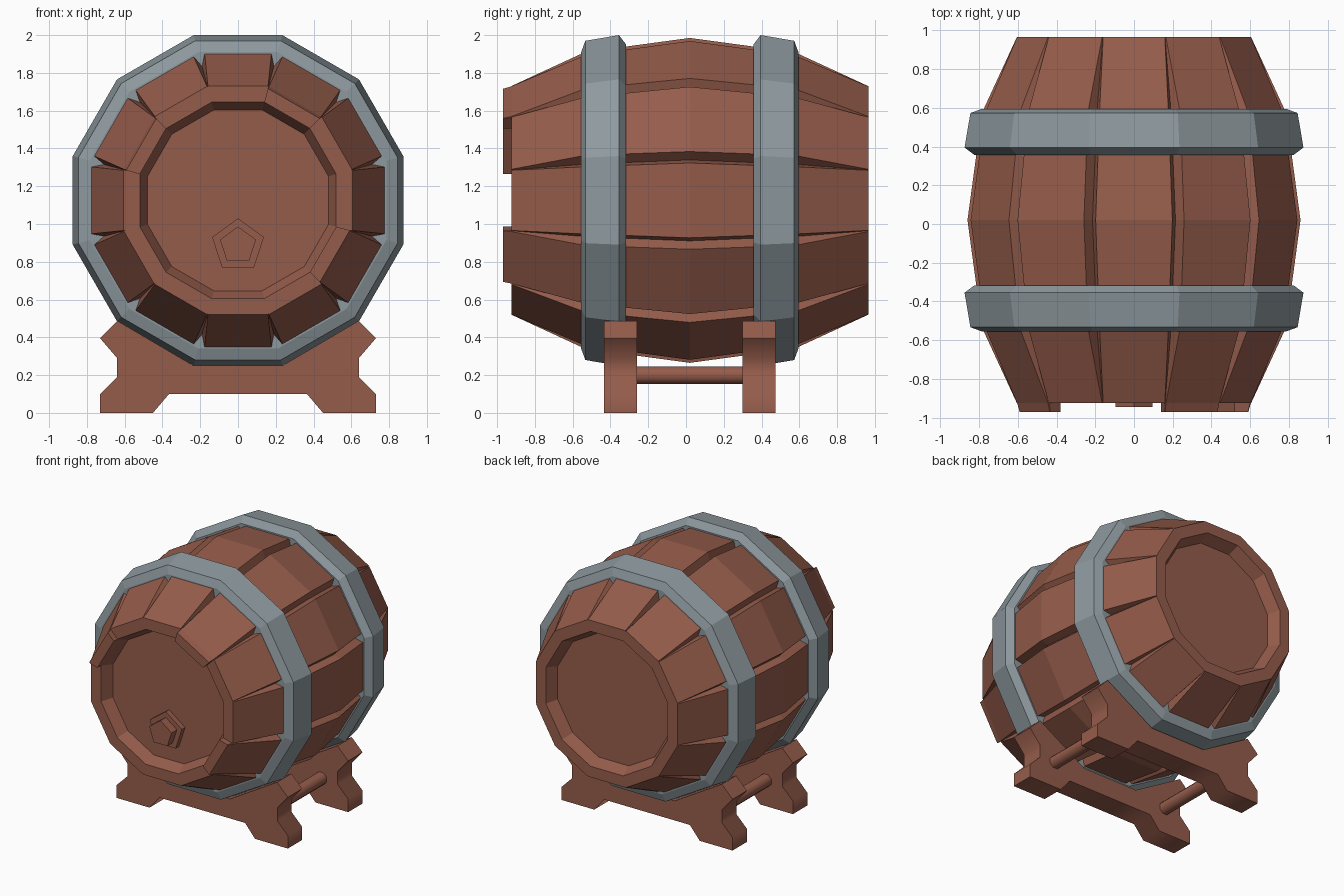
import bpy, bmesh, math

if "Cube" in bpy.data.objects:
    bpy.data.objects.remove(bpy.data.objects["Cube"])

CZ, CY = 1.125, 0.02          # barrel axis height and middle
T = math.tan(math.radians(15))


def material(name, rgb):
    m = bpy.data.materials.new(name)
    m.diffuse_color = (*rgb, 1)
    m.use_nodes = True
    m.node_tree.nodes["Principled BSDF"].inputs["Base Color"].default_value = m.diffuse_color
    return m


WOOD = material("brown wood", (0.30, 0.107, 0.07))
IRON = material("grey iron", (0.27, 0.32, 0.345))


def loft(name, rings, mat, closed=False, smooth=None):
    """Skin a list of equal-length point rings; cap the ends unless closed."""
    bm = bmesh.new()
    vs = [[bm.verts.new(p) for p in r] for r in rings]
    n, k = len(rings), len(rings[0])
    for i in range(n if closed else n - 1):
        a, b = vs[i], vs[(i + 1) % n]
        for j in range(k):
            bm.faces.new((a[j], a[(j + 1) % k], b[(j + 1) % k], b[j]))
    if not closed:
        bm.faces.new(vs[0])
        bm.faces.new(vs[-1][::-1])
    bmesh.ops.recalc_face_normals(bm, faces=bm.faces[:])
    me = bpy.data.meshes.new(name)
    bm.to_mesh(me)
    bm.free()
    me.materials.append(mat)
    ob = bpy.data.objects.new(name, me)
    bpy.context.collection.objects.link(ob)
    if smooth:
        bpy.ops.object.select_all(action='DESELECT')
        ob.select_set(True)
        bpy.context.view_layer.objects.active = ob
        bpy.ops.object.shade_smooth_by_angle(angle=math.radians(smooth))
    return ob


def ngon(y, r, n, start, cz=CZ):
    return [(r * math.cos(start + 2 * math.pi * i / n), y,
             cz + r * math.sin(start + 2 * math.pi * i / n)) for i in range(n)]


def dodecagon(y, apothem):
    return ngon(y, apothem / math.cos(math.pi / 12), 12, math.pi / 12)


# Staves: y, outer apothem, half width, groove apothem, inner apothem
half = [(-0.945, 0.605, 0.605 * T - 0.003, 0.60, 0.52),
        (-0.555, 0.785, 0.178, 0.715, 0.33)]
mid = [(0, 0.86, 0.198, 0.80, 0.33)]
stations = half + mid + [(-s[0],) + s[1:] for s in reversed(half)]
tip = (-0.99, 0.592, 0.592 * T - 0.003, 0.588, 0.52)
for deg in range(0, 360, 30):
    a = math.radians(deg)
    c, s = math.cos(a), math.sin(a)
    rows = ([tip] if deg in (60, 150, 330) else []) + stations
    rings = []
    for y, R, w, g, ri in rows:
        section = [(-ri * T, ri), (-g * T, g), (-w, R), (w, R), (g * T, g), (ri * T, ri)]
        rings.append([(r * c - t * s, y + CY, CZ + r * s + t * c) for t, r in section])
    loft(f"stave_{deg}", rings, WOOD)

# Recessed end lids
loft("front_lid", [dodecagon(-0.84, 0.49), dodecagon(-0.80, 0.49)], WOOD)
loft("back_lid", [dodecagon(0.88, 0.49), dodecagon(0.84, 0.49)], WOOD)

# Stopper with a wider base
up = math.pi / 2
loft("stopper_base", [ngon(-0.83, 0.144, 5, up, 0.886), ngon(-0.88, 0.144, 5, up, 0.886)], WOOD)
loft("stopper", [ngon(-0.86, 0.10, 5, up, 0.886), ngon(-0.945, 0.10, 5, up, 0.886)], WOOD)

# Iron hoops
hoop = [(-0.575, 0.69), (-0.575, 0.785), (-0.553, 0.845), (-0.375, 0.875), (-0.337, 0.825), (-0.337, 0.69)]
for name, sgn in (("front_hoop", 1), ("back_hoop", -1)):
    loft(name, [dodecagon(CY + sgn * y, r) for y, r in hoop], IRON, closed=True)

# Cradle stands
right = [(0.365, 0.10), (0.45, 0), (0.73, 0), (0.73, 0.10), (0.64, 0.19), (0.64, 0.29),
         (0.73, 0.395), (0.638, 0.487), (0.235, 0.25)]
profile = right + [(-x, z) for x, z in reversed(right)]
for name, y in (("front_stand", -0.435), ("back_stand", 0.30)):
    loft(name, [[(x, yy, z) for x, z in profile] for yy in (y, y + 0.175)], WOOD, smooth=50)

# Rods joining the stands
for name, x in (("left_rod", -0.5), ("right_rod", 0.5)):
    loft(name, [[(px + x, y, pz) for px, y, pz in ngon(y, 0.05, 8, math.pi / 8, 0.2)]
                for y in (-0.30, 0.34)], WOOD, smooth=50)
